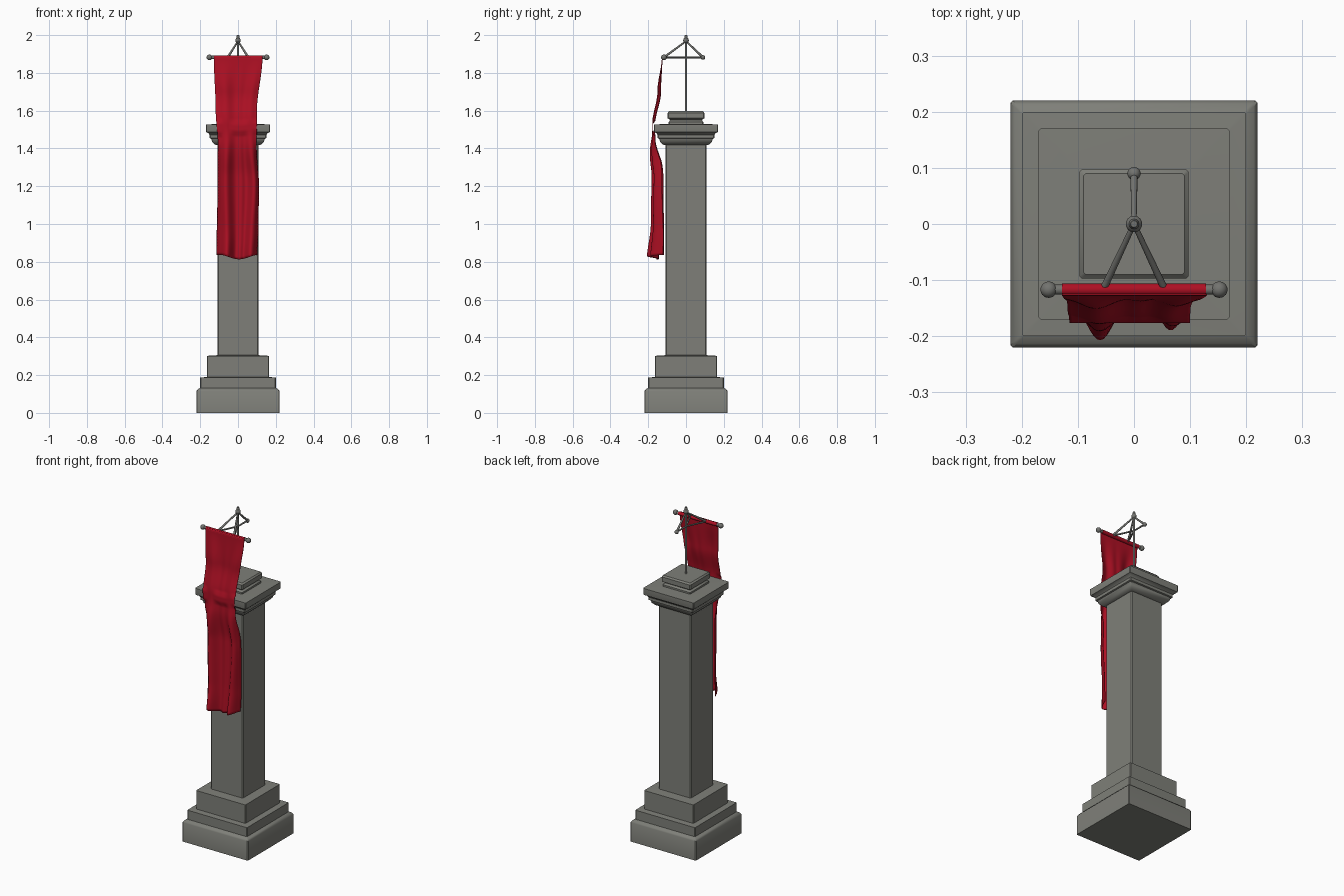
import bpy, bmesh, math
from mathutils import Vector

if "Cube" in bpy.data.objects:
    bpy.data.objects.remove(bpy.data.objects["Cube"])


def material(name, rgb):
    m = bpy.data.materials.new(name)
    m.diffuse_color = (*rgb, 1)
    m.use_nodes = True
    m.node_tree.nodes["Principled BSDF"].inputs["Base Color"].default_value = m.diffuse_color
    return m


STONE = material("grey stone", (0.21, 0.213, 0.19))
METAL = material("dark grey metal", (0.17, 0.172, 0.16))
RED = material("red cloth", (0.42, 0.005, 0.017))


def finish(name, bm, mat, angle=35):
    bmesh.ops.recalc_face_normals(bm, faces=bm.faces)
    me = bpy.data.meshes.new(name)
    bm.to_mesh(me)
    bm.free()
    me.materials.append(mat)
    ob = bpy.data.objects.new(name, me)
    bpy.context.collection.objects.link(ob)
    bpy.context.view_layer.objects.active = ob
    ob.select_set(True)
    bpy.ops.object.shade_smooth_by_angle(angle=math.radians(angle))
    ob.select_set(False)
    return ob


def square_stack(name, profile, mat, chamfer=0.004):
    """Loft chamfered square rings through (half width, z) points."""
    bm = bmesh.new()
    rings = []
    for h, z in profile:
        c = h - chamfer
        pts = [(c, -h), (h, -c), (h, c), (c, h), (-c, h), (-h, c), (-h, -c), (-c, -h)]
        rings.append([bm.verts.new((x, y, z)) for x, y in pts])
    for a, b in zip(rings, rings[1:]):
        for i in range(8):
            j = (i + 1) % 8
            bm.faces.new((a[i], a[j], b[j], b[i]))
    bm.faces.new(rings[0][::-1])
    bm.faces.new(rings[-1])
    return finish(name, bm, mat)


def rod(name, p, q, r1, r2, mat, sides=12):
    p, q = Vector(p), Vector(q)
    bm = bmesh.new()
    bmesh.ops.create_cone(bm, cap_ends=True, segments=sides, radius1=r1, radius2=r2,
                          depth=(q - p).length)
    bm.transform((q - p).to_track_quat('Z', 'Y').to_matrix().to_4x4())
    bmesh.ops.translate(bm, verts=bm.verts, vec=(p + q) / 2)
    return finish(name, bm, mat)


def ball(name, p, r, mat):
    bm = bmesh.new()
    bmesh.ops.create_uvsphere(bm, u_segments=14, v_segments=9, radius=r)
    bmesh.ops.translate(bm, verts=bm.verts, vec=p)
    return finish(name, bm, mat, 60)


# Stone pillar: stepped base, shaft, moulded capital, top block
square_stack("stepped_base", [(0.22, 0), (0.22, 0.115), (0.213, 0.125), (0.2, 0.132),
                              (0.2, 0.187), (0.165, 0.19), (0.165, 0.302), (0.1, 0.306)], STONE)
square_stack("shaft", [(0.108, 0.30), (0.108, 1.43)], STONE, 0.006)
square_stack("capital", [(0.105, 1.418), (0.122, 1.42), (0.137, 1.435), (0.142, 1.452),
                         (0.15, 1.455), (0.15, 1.472), (0.158, 1.482), (0.168, 1.487),
                         (0.17, 1.492), (0.17, 1.527), (0.09, 1.53)], STONE)
square_stack("top_block", [(0.092, 1.525), (0.092, 1.54), (0.083, 1.55), (0.097, 1.56),
                           (0.097, 1.588), (0.09, 1.597)], STONE)

# Pole with finial
BAR_Y, BAR_Z = -0.117, 1.882
rod("pole", (0, 0, 1.59), (0, 0, 1.975), 0.006, 0.006, METAL)
ball("pole_knob", (0, 0, 1.972), 0.015, METAL)
rod("pole_tip", (0, 0, 1.98), (0, 0, 2.0), 0.01, 0.006, METAL)

# Three braces, each a sloped rod and a level rod
for label, x, y in (("left", -0.055, BAR_Y), ("right", 0.055, BAR_Y), ("back", 0, 0.09)):
    rod(label + "_sloped_brace", (0, 0, 1.968), (x, y, BAR_Z), 0.0045, 0.0065, METAL)
    rod(label + "_level_brace", (0, 0, BAR_Z), (x, y, BAR_Z), 0.0045, 0.005, METAL)
    ball(label + "_brace_knob", (x, y, BAR_Z), 0.012 if label == "back" else 0.009, METAL)

# Crossbar with end knobs
rod("crossbar", (-0.15, BAR_Y, BAR_Z), (0.15, BAR_Y, BAR_Z), 0.007, 0.007, METAL)
for label, s in (("left", -1), ("right", 1)):
    ball(label + "_bar_knob", (s * 0.152, BAR_Y, BAR_Z), 0.015, METAL)
    rod(label + "_bar_collar", (s * 0.128, BAR_Y, BAR_Z), (s * 0.142, BAR_Y, BAR_Z),
        0.009, 0.009, METAL)
rod("banner_sleeve", (-0.128, BAR_Y, BAR_Z), (0.128, BAR_Y, BAR_Z), 0.011, 0.011, RED, 16)


# Hanging banner: folds deepen downward, cloth rests over the capital edge
def lerp(table, z):
    for (z0, a), (z1, b) in zip(table, table[1:]):
        if z >= z1:
            t = (z0 - z) / (z0 - z1)
            t = t * t * (3 - 2 * t)
            return a + (b - a) * t
    return table[-1][1]


LEFT = [(1.89, -0.128), (1.6, -0.118), (1.42, -0.106), (1.15, -0.108), (0.8, -0.114)]
RIGHT = [(1.89, 0.13), (1.6, 0.1), (1.4, 0.098), (1.2, 0.11), (0.95, 0.106), (0.8, 0.1)]
BASE = [(1.89, -0.126), (1.7, -0.132), (1.53, -0.163), (1.44, -0.16), (1.25, -0.135), (0.8, -0.135)]
FOLD = [(1.89, 0.0), (1.7, 0.018), (1.52, 0.014), (1.3, 0.045), (1.0, 0.05), (0.8, 0.072)]


def hump(u, c, w):
    return math.exp(-((u - c) / w) ** 2)


def cloth_point(u, t):
    z = 1.89 - t * (1.065 + 0.012 * math.sin(3.2 * u + 1.2))
    l, r = lerp(LEFT, z), lerp(RIGHT, z)
    x = l + (r - l) * (u + 1) / 2
    drift = 0.05 * math.sin(z * 9)
    fold = hump(u, -0.55 + drift, 0.3) + 0.75 * hump(u, 0.72 - drift, 0.24) \
        + 0.25 * hump(u, 0.15, 0.15)
    y = lerp(BASE, z) - lerp(FOLD, z) * fold
    # edges swing back to the shaft below the capital
    below = max(0, min(1, (1.43 - z) / 0.1))
    y += 0.022 * below * max(0, abs(u) - 0.85) / 0.15
    # pressed against the capital front
    if 1.48 < z < 1.54:
        y = min(y, -0.175)
    return (x, min(y, -0.113), z)


bm = bmesh.new()
NU, NV = 40, 72
grid = [[bm.verts.new(cloth_point(2 * i / NU - 1, j / NV)) for i in range(NU + 1)]
        for j in range(NV + 1)]
for j in range(NV):
    for i in range(NU):
        bm.faces.new((grid[j][i], grid[j + 1][i], grid[j + 1][i + 1], grid[j][i + 1]))
banner = finish("hanging_banner", bm, RED, 60)
solid = banner.modifiers.new("thickness", 'SOLIDIFY')
solid.thickness = 0.003
solid.offset = 0
